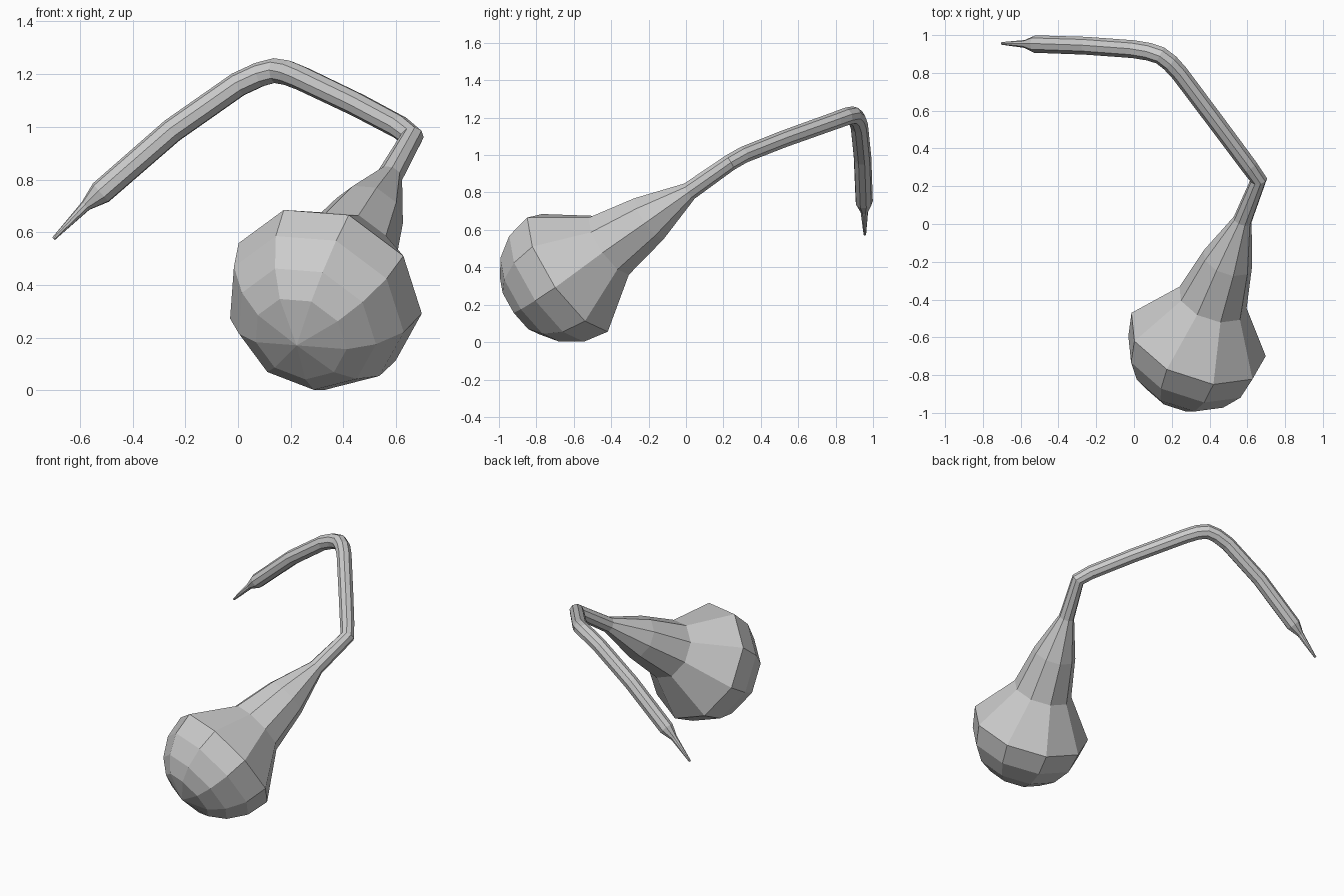
import bpy, bmesh, math
from mathutils import Vector

if "Cube" in bpy.data.objects:
    bpy.data.objects.remove(bpy.data.objects["Cube"])

SIDES = 9
PHASE = math.radians(25)


def loft(name, stations, side, open_end=False):
    """Skin rings along (centre, tangent, radius) stations; a zero radius makes a pole."""
    bm = bmesh.new()
    rings = []
    u = Vector(side)
    for centre, tangent, radius in stations:
        t = tangent.normalized()
        u = (u - t * u.dot(t)).normalized()
        v = u.cross(t)
        if v.z < 0 and not rings:
            v = -v
        if radius == 0:
            rings.append([bm.verts.new(centre)])
            continue
        ring = []
        for i in range(SIDES):
            ang = PHASE + math.tau * i / SIDES
            ring.append(bm.verts.new(centre + radius * (u * math.cos(ang) + v * math.sin(ang))))
        rings.append(ring)
    for a, b in zip(rings, rings[1:]):
        for i in range(SIDES):
            j = (i + 1) % SIDES
            if len(a) == 1:
                bm.faces.new((a[0], b[j], b[i]))
            else:
                bm.faces.new((a[i], a[j], b[j], b[i]))
    if not open_end:
        bm.faces.new(rings[-1])
    bmesh.ops.recalc_face_normals(bm, faces=bm.faces)
    mesh = bpy.data.meshes.new(name)
    bm.to_mesh(mesh)
    bm.free()
    obj = bpy.data.objects.new(name, mesh)
    bpy.context.collection.objects.link(obj)
    return u


# Shared bend where the neck meets the rod
axis = Vector((0.296, 0.79, 0.536)).normalized()
centre = Vector((0.335, -0.62, 0.375))
R = 0.38
joint = Vector((0.66, 0.235, 0.96))
path = [joint] + [Vector(p) for p in (
    (0.61, 0.305, 1.0), (0.45, 0.52, 1.085), (0.24, 0.80, 1.185), (0.19, 0.855, 1.205),
    (0.14, 0.893, 1.213), (0.08, 0.912, 1.197), (0.0, 0.925, 1.16), (-0.25, 0.943, 0.985),
    (-0.52, 0.952, 0.75), (-0.578, 0.953, 0.70), (-0.70, 0.956, 0.575))]
radii = [0.045, 0.045, 0.046, 0.047, 0.048, 0.048, 0.048, 0.048, 0.048, 0.047, 0.021, 0.007]
joint_dir = axis + (path[1] - joint).normalized()

# Bulb with tapering neck: rounded cap, then neck rings
profile = [(-R * math.cos(math.radians(d)), R * math.sin(math.radians(d)))
           for d in (0, 29, 47, 68, 90)]
profile += [(0.27, 0.19), (0.54, 0.137), (0.81, 0.05)]
stations = [(centre + axis * t, axis, r) for t, r in profile]
stations.append((joint, joint_dir, 0.045))
side = loft("bulb_and_neck", stations, (0.936, -0.351, 0), open_end=True)

# Bent rod with narrow pointed tip
stations = []
for i, p in enumerate(path):
    back = (p - path[i - 1]).normalized() if i else axis
    ahead = (path[i + 1] - p).normalized() if i + 1 < len(path) else back
    stations.append((p, back + ahead, radii[i]))
loft("bent_rod", stations, side)
